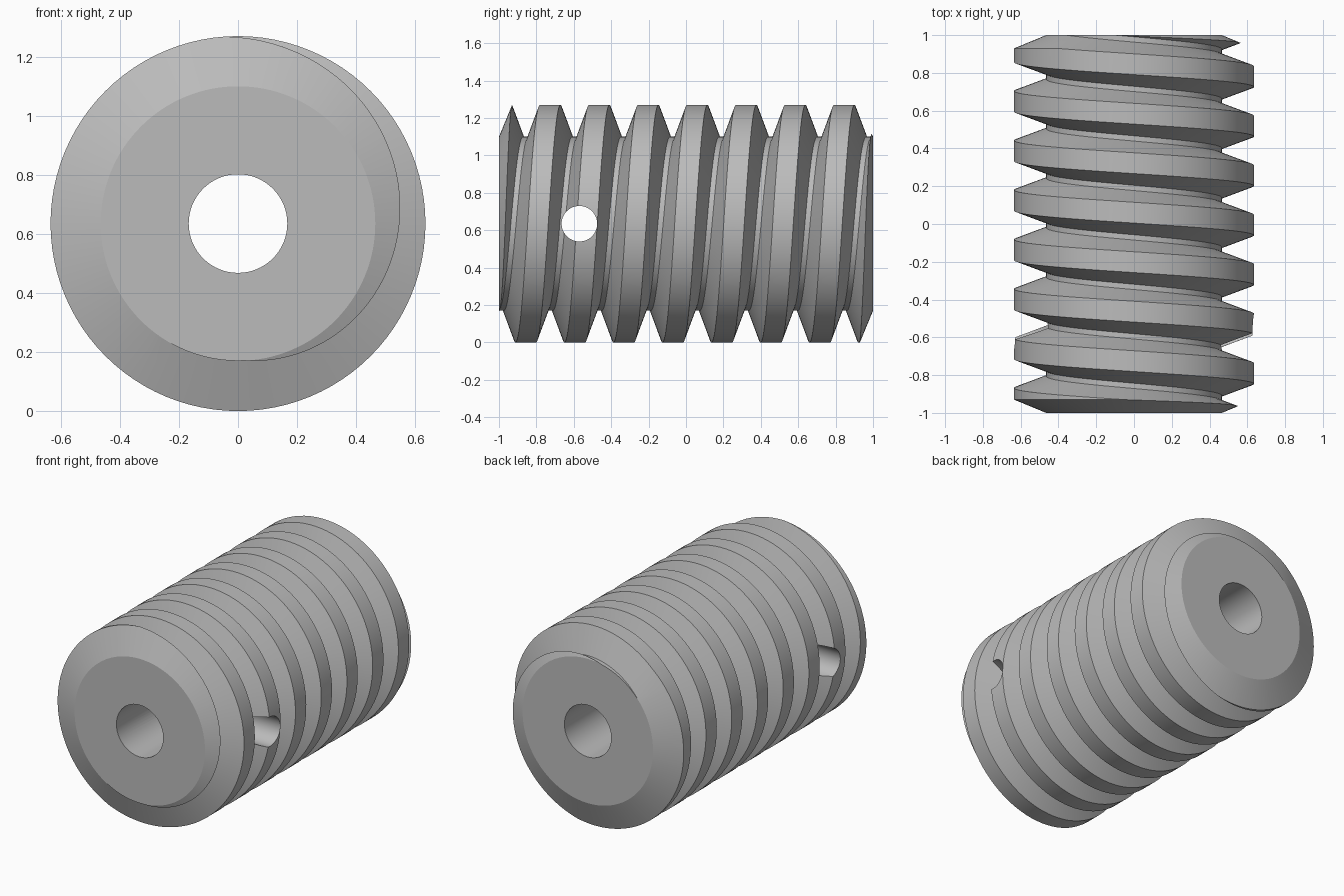
import bpy
import bmesh
from math import sin, cos, pi

if "Cube" in bpy.data.objects:
    bpy.data.objects.remove(bpy.data.objects["Cube"], do_unlink=True)

OUTER, ROOT = 0.635, 0.465        # crest and root radii
BORE, PIN = 0.167, 0.095          # hole radii
PITCH = 0.262
STEPS = 96                        # segments per turn
TURNS = 12
START = 0.06 + 6 * PITCH          # crest position where the helix begins
# thread profile over one pitch: (radius, offset along the axis)
PROFILE = [(ROOT, 0.117), (OUTER, 0.055), (OUTER, -0.055), (ROOT, -0.117)]

steel = bpy.data.materials.new("grey_steel")
steel.use_nodes = True
GREY = (0.5, 0.5, 0.5, 1)
steel.diffuse_color = GREY
steel.node_tree.nodes["Principled BSDF"].inputs["Base Color"].default_value = GREY


def polar(radius, angle, y):
    return (radius * sin(angle), y, OUTER + radius * cos(angle))


def add_object(name, bm):
    bmesh.ops.recalc_face_normals(bm, faces=bm.faces)
    mesh = bpy.data.meshes.new(name)
    bm.to_mesh(mesh)
    bm.free()
    mesh.materials.append(steel)
    obj = bpy.data.objects.new(name, mesh)
    bpy.context.collection.objects.link(obj)
    return obj


def thread_solid(name):
    """Overlong helical thread, closed at each end by a fan to the axis."""
    bm = bmesh.new()
    rows = []
    for i in range((TURNS + 1) * STEPS + 1):
        angle = 2 * pi * i / STEPS
        y = START - PITCH * i / STEPS
        rows.append([bm.verts.new(polar(r, angle, y + dy)) for r, dy in PROFILE])

    def section(i):
        return rows[i] + [rows[i + STEPS][0]]

    for i in range(TURNS * STEPS):
        a, b = section(i), section(i + 1)
        for j in range(len(PROFILE)):
            bm.faces.new((a[j], a[j + 1], b[j + 1], b[j]))
    bmesh.ops.delete(bm, geom=[v for v in bm.verts if not v.link_faces], context='VERTS')
    border = [e for e in bm.edges if e.is_boundary]
    for side in (1, -1):
        loop = [e for e in border if e.verts[0].co.y * side > 0]
        ys = [e.verts[0].co.y for e in loop]
        apex = bm.verts.new((0, (min(ys) + max(ys)) / 2, OUTER))
        for e in loop:
            bm.faces.new((e.verts[0], e.verts[1], apex))
    return add_object(name, bm)


def turned_solid(name, profile, segments=128):
    """Closed solid turned about the long axis."""
    bm = bmesh.new()
    rings = [[bm.verts.new(polar(r, 2 * pi * k / segments, y)) for k in range(segments)]
             for r, y in profile]
    for a, b in zip(rings, rings[1:]):
        for k in range(segments):
            n = (k + 1) % segments
            bm.faces.new((a[k], a[n], b[n], b[k]))
    bm.faces.new(rings[0])
    bm.faces.new(rings[-1])
    return add_object(name, bm)


def cut(target, cutter, operation):
    cutter.hide_render = True
    mod = target.modifiers.new(cutter.name, 'BOOLEAN')
    mod.operation = operation
    mod.solver = 'EXACT'
    mod.object = cutter
    bpy.ops.object.select_all(action='DESELECT')
    target.select_set(True)
    bpy.context.view_layer.objects.active = target
    bpy.ops.object.modifier_apply(modifier=mod.name)
    bpy.data.objects.remove(cutter, do_unlink=True)


# threaded shaft
shaft = thread_solid("threaded_shaft")

# trim to length with chamfered ends
chamfer = [(ROOT, -1), (0.8, -0.862), (0.8, 0.862), (ROOT, 1)]
cut(shaft, turned_solid("end_trim", chamfer), 'INTERSECT')

# bore along the shaft
cut(shaft, turned_solid("bore_cutter", [(BORE, -1.2), (BORE, 1.2)], 64), 'DIFFERENCE')

# cross pin hole through both sides
bpy.ops.mesh.primitive_cylinder_add(vertices=48, radius=PIN, depth=2,
                                    location=(0, -0.57, OUTER), rotation=(0, pi / 2, 0))
pin = bpy.context.object
pin.name = "pin_hole_cutter"
pin.data.materials.append(steel)
cut(shaft, pin, 'DIFFERENCE')

# smooth turned surfaces, sharp thread edges
bpy.ops.object.shade_smooth_by_angle(angle=0.35)
